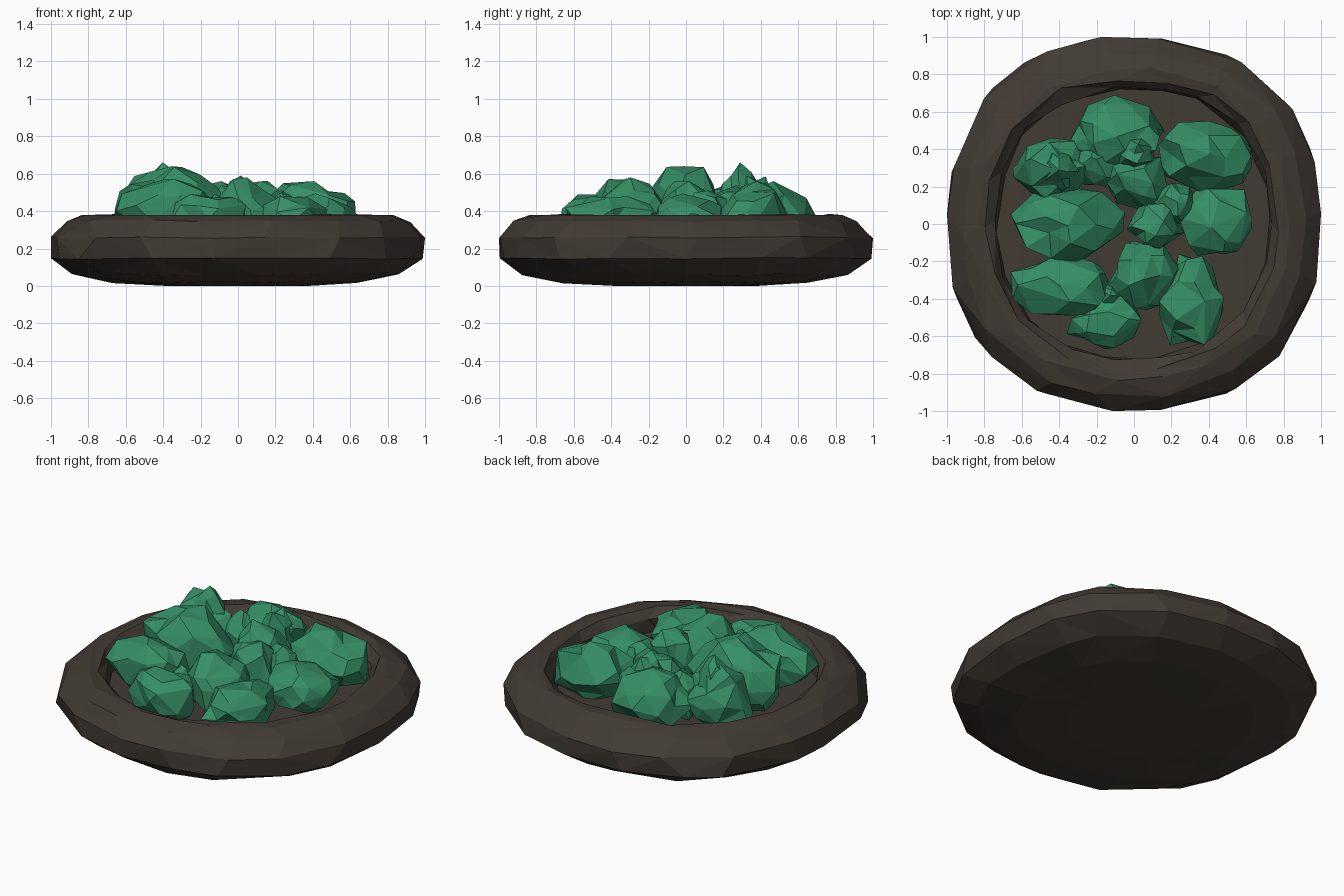
import bpy, bmesh, math, random
from mathutils import Vector

if "Cube" in bpy.data.objects:
    bpy.data.objects.remove(bpy.data.objects["Cube"], do_unlink=True)


def material(name, colour):
    mat = bpy.data.materials.new(name)
    mat.use_nodes = True
    mat.diffuse_color = (*colour, 1)
    shader = mat.node_tree.nodes["Principled BSDF"]
    shader.inputs["Base Color"].default_value = (*colour, 1)
    shader.inputs["Roughness"].default_value = 0.9
    return mat


BROWN = material("dark brown", (0.054, 0.043, 0.034))
GREEN = material("leaf green", (0.036, 0.275, 0.135))


def finish(bm, name, mat):
    bmesh.ops.recalc_face_normals(bm, faces=bm.faces)
    mesh = bpy.data.meshes.new(name)
    bm.to_mesh(mesh)
    bm.free()
    mesh.materials.append(mat)
    obj = bpy.data.objects.new(name, mesh)
    bpy.context.collection.objects.link(obj)
    return obj


def fit(bm, low, high):
    """Stretch the mesh so its bounds run exactly from low to high."""
    for axis in range(3):
        values = [v.co[axis] for v in bm.verts]
        start, size = min(values), max(values) - min(values)
        for v in bm.verts:
            t = (v.co[axis] - start) / size
            v.co[axis] = low[axis] + t * (high[axis] - low[axis])


# Bowl: a hand-hewn lathe shape with uneven rings (radius, height, wobble)
PROFILE = [(0.38, 0, 0), (0.66, 0.02, 0.01), (0.87, 0.065, 0.015), (0.995, 0.15, 0.008),
           (1.0, 0.265, 0.01), (0.92, 0.35, 0.015), (0.83, 0.385, 0.012),
           (0.785, 0.38, 0.02), (0.73, 0.33, 0.015), (0.725, 0.25, 0.01)]
SIDES = 18


def build_bowl():
    rng = random.Random(4)
    bm = bmesh.new()
    rings = []
    for radius, z, wobble in PROFILE:
        ring = []
        for i in range(SIDES):
            angle = math.tau * (i + rng.uniform(-0.22, 0.22)) / SIDES
            # The rim bulges slightly along its diagonals
            bulge = 1 + 0.045 * math.sin(2 * angle) ** 2
            r = radius * bulge + rng.uniform(-wobble, wobble)
            lift = 0 if z in (0, 0.385) else rng.uniform(-wobble, wobble) * 0.6
            ring.append(bm.verts.new((r * math.cos(angle), r * math.sin(angle), z + lift)))
        rings.append(ring)
    for a, b in zip(rings, rings[1:]):
        for i in range(SIDES):
            j = (i + 1) % SIDES
            bm.faces.new((a[i], a[j], b[j], b[i]))
    bm.faces.new(rings[0])
    bm.faces.new(rings[-1])
    bmesh.ops.triangulate(bm, faces=[f for f in bm.faces if len(f.verts) == 4])
    fit(bm, (-1, -1, 0), (1, 1, 0.385))
    finish(bm, "bowl", BROWN)


# Leafy clump: a dented, faceted ball fitted to a box on the bowl floor
def build_clump(name, x0, x1, y0, y1, top, seed):
    rng = random.Random(seed)
    bm = bmesh.new()
    bmesh.ops.create_icosphere(bm, subdivisions=2, radius=1)
    for v in bm.verts:
        v.co *= rng.uniform(0.84, 1.06)
        v.co += Vector([rng.uniform(-0.12, 0.12) for _ in range(3)])
    fit(bm, (x0, y0, 0.2), (x1, y1, top))
    obj = finish(bm, name, GREEN)
    thin = obj.modifiers.new("Chunky facets", "DECIMATE")
    thin.ratio = 0.8


CLUMPS = [
    ("clump_back", -0.36, 0.16, 0.29, 0.69, 0.56),
    ("clump_back_right", -0.65, -0.23, 0.1, 0.46, 0.62),
    ("clump_right", -0.66, -0.05, -0.21, 0.19, 0.64),
    ("clump_front_right", -0.66, -0.13, -0.49, -0.15, 0.57),
    ("clump_front", -0.36, 0.04, -0.67, -0.38, 0.49),
    ("clump_front_inner", -0.15, 0.24, -0.46, -0.09, 0.58),
    ("clump_front_left", 0.13, 0.48, -0.65, -0.16, 0.48),
    ("clump_left", 0.24, 0.63, -0.17, 0.2, 0.49),
    ("clump_back_left", 0.13, 0.63, 0.16, 0.55, 0.56),
    ("clump_back_inner", -0.17, 0.18, 0.08, 0.36, 0.54),
    ("sprig_peak", -0.52, -0.29, 0.17, 0.4, 0.66),
    ("sprig_back", -0.1, 0.11, 0.29, 0.46, 0.59),
    ("sprig_middle", -0.04, 0.27, -0.14, 0.11, 0.56),
    ("sprig_left", 0.1, 0.33, 0.0, 0.22, 0.51),
    ("sprig_right", -0.31, -0.05, 0.2, 0.44, 0.53),
    ("sprig_front", -0.2, -0.06, -0.46, -0.31, 0.49),
]

build_bowl()
for seed, clump in enumerate(CLUMPS):
    build_clump(*clump, seed=seed + 20)
